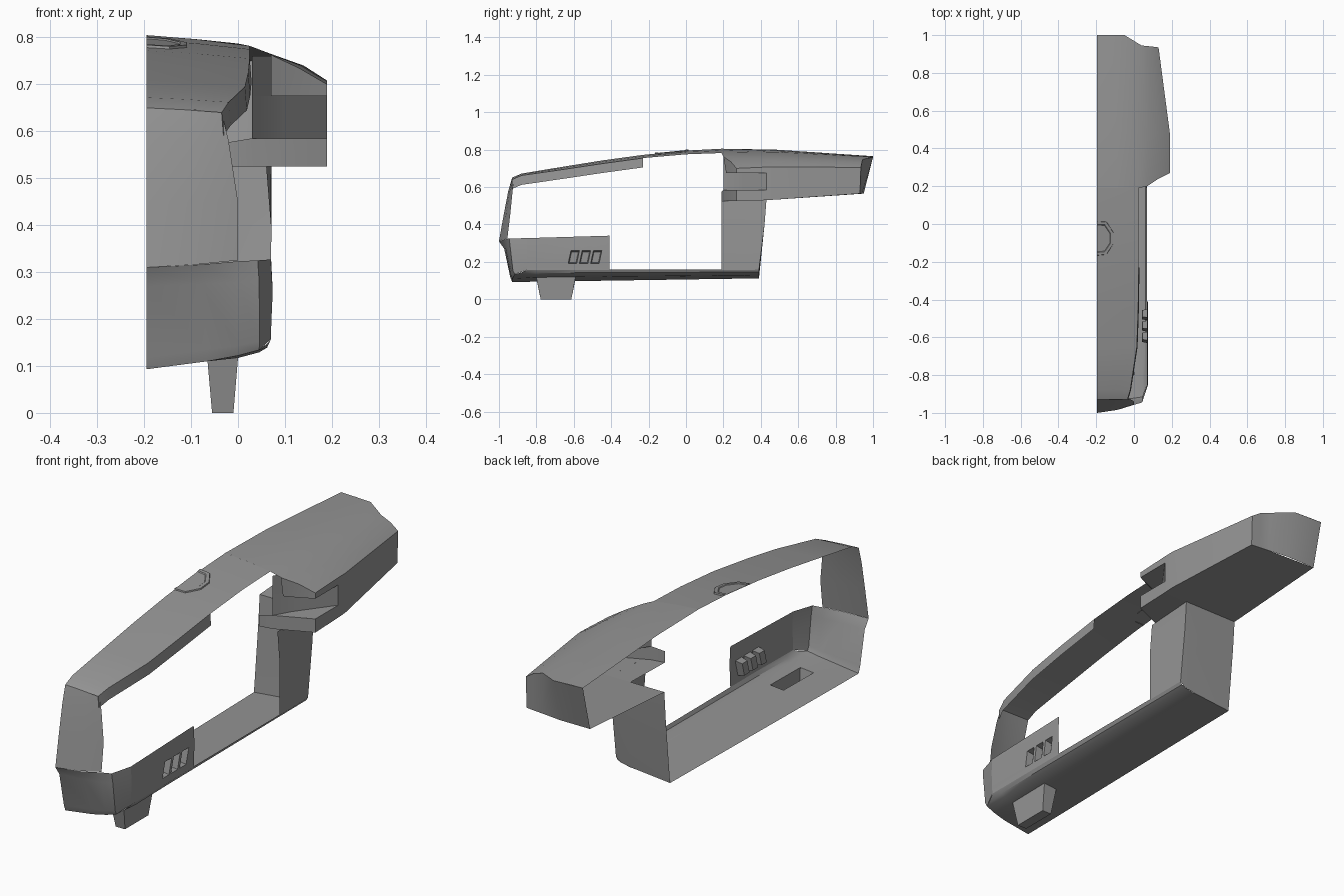
import bpy, bmesh
from mathutils import Vector

CUT = -0.195                       # open symmetry plane
CORE = Vector((CUT, 0.0, 0.45))    # faces point away from here by default
GREY = bpy.data.materials.new("dark_grey")
GREY.diffuse_color = (0.3, 0.3, 0.3, 1)


def loft(name, rows, pockets=(), push=None, angle=0.5, away=CORE):
    """Skin rows of points; chosen cells are extruded and reshaped by push."""
    bm = bmesh.new()
    vs = [[bm.verts.new(p) for p in r] for r in rows]
    cells = {}
    for i in range(len(rows) - 1):
        for j in range(len(rows[0]) - 1):
            cells[i, j] = bm.faces.new((vs[i][j], vs[i][j + 1], vs[i + 1][j + 1], vs[i + 1][j]))
    bmesh.ops.recalc_face_normals(bm, faces=bm.faces[:])
    if sum(f.normal.dot(f.calc_center_median() - Vector(away)) * f.calc_area() for f in bm.faces) < 0:
        bmesh.ops.reverse_faces(bm, faces=bm.faces[:])
    if pockets:
        out = bmesh.ops.extrude_discrete_faces(bm, faces=[cells[k] for k in pockets])
        for f in out["faces"]:
            c = f.calc_center_median()
            for v in f.verts:
                v.co = push(v.co.copy(), c)
    me = bpy.data.meshes.new(name)
    bm.to_mesh(me)
    bm.free()
    me.materials.append(GREY)
    ob = bpy.data.objects.new(name, me)
    bpy.context.collection.objects.link(ob)
    bpy.context.view_layer.objects.active = ob
    ob.select_set(True)
    bpy.ops.object.shade_smooth_by_angle(angle=angle)
    ob.select_set(False)
    return ob


def wall(name, path, z0, z1, away):
    """Vertical strip along a plan path."""
    return loft(name, [[(x, y, z) for x, y in path] for z in (z0, z1)], away=away)


# roof strip: y, ridge height, edge x, edge height
ROOF = [(-.93, .65, -.035, .64), (-.88, .672, -.02, .662), (-.65, .71, .015, .695),
        (-.45, .742, .022, .725), (-.23, .772, .025, .755), (0, .795, .025, .775),
        (.19, .805, .025, .782)]
loft("roof", [[(CUT, y, z), ((CUT + ex) / 2, y, z * .6 + ez * .4), (ex, y, ez)]
              for y, z, ex, ez in ROOF])

# side flange hanging below the front roof edge
loft("roof_flange", [[(ex, y, ez), (ex + .004, y, ez - .05)] for y, z, ex, ez in ROOF[:5]])

# raised roof hatch, half an octagon
ring = [(CUT, .015), (-.145, .012), (-.108, -.045), (-.108, -.105), (-.145, -.162), (CUT, -.167)]


def hatch_row(k, lift):
    return [(CUT + (x - CUT) * k, -.077 + (y + .077) * k,
             .787 + (.1 * (y + .077) - .075 * (x - CUT)) * k + lift) for x, y in ring]


loft("roof_hatch", [hatch_row(1, -.002), hatch_row(.98, .006), hatch_row(.82, .006),
                    hatch_row(.78, .003), hatch_row(.01, .003)])

# flared rear roof
loft("rear_roof", [
    [(CUT, .19, .805), (-.085, .19, .796), (.025, .19, .782), (.07, .2, .763), (.13, .24, .735), (.19, .27, .70)],
    [(CUT, .48, .80), (-.09, .48, .795), (.0, .48, .787), (.07, .48, .765), (.14, .48, .74), (.19, .48, .708)],
    [(CUT, 1.0, .765), (-.12, 1.0, .763), (-.05, 1.0, .76), (.04, .945, .748), (.09, .94, .73), (.13, .935, .705)]])

# rear end cap
loft("rear_cap", [
    [(CUT, 1.0, .765), (-.05, 1.0, .76), (.04, .945, .748), (.09, .94, .73), (.13, .935, .705)],
    [(CUT, .95, .565), (-.05, .95, .565), (.04, .94, .565), (.09, .935, .565), (.13, .93, .565)]])

# underside of the flared rear
loft("rear_underside", [
    [(CUT, .43, .53), (.07, .43, .53), (.19, .43, .53)],
    [(CUT, .48, .533), (.07, .48, .533), (.19, .48, .533)],
    [(CUT, .95, .565), (.04, .94, .565), (.13, .93, .565)]])
loft("intake_underside", [
    [(-.03, .19, .525), (.03, .2, .525), (.19, .27, .525)],
    [(-.03, .43, .53), (.07, .43, .53), (.19, .43, .53)]])

# flared rear side, with strips above and below the intake
loft("rear_side", [
    [(.19, .43, .53), (.19, .48, .533), (.13, .93, .565)],
    [(.19, .43, .707), (.19, .48, .708), (.13, .935, .705)]])
loft("intake_upper_strip", [[(.19, .27, .675), (.19, .43, .675)], [(.19, .27, .70), (.19, .43, .707)]])
loft("intake_lower_strip", [[(.19, .27, .525), (.19, .43, .53)], [(.19, .27, .585), (.19, .43, .585)]])

# intake lips, recessed wall, floor and ceiling
BACK = (.05, 1.0, .63)
loft("intake_lower_lip", [
    [(-.03, .19, .525), (.03, .2, .525), (.19, .27, .525)],
    [(-.03, .19, .575), (.03, .2, .585), (.19, .27, .585)]], away=BACK)
loft("intake_upper_lip", [
    [(.07, .215, .675), (.13, .24, .675), (.19, .27, .675)],
    [(.07, .2, .763), (.13, .24, .735), (.19, .27, .70)]], away=BACK)
INNER = [(.03, .2), (.07, .27), (.10, .31), (.19, .43)]
LIP = [(.03, .2), (.083, .223), (.137, .247), (.19, .27)]
wall("intake_wall", INNER, .585, .675, BACK)
wall("intake_upper_wall", INNER[:2], .675, .76, BACK)
loft("intake_floor", [[(x, y, .585) for x, y in p] for p in (LIP, INNER)], away=(.1, .3, 0))
loft("intake_ceiling", [[(x, y, .675) for x, y in p] for p in (LIP[1:], INNER[1:])], away=(.1, .3, 1))

# upper front panel, leaning back to the roof
FRONT = [(.31, -1.0, .0, -.955, .325), (.45, -.975, .0, -.94, .45),
         (.58, -.95, -.02, -.927, .58), (.65, -.93, -.035, -.92, .64)]
loft("front_panel", [[(CUT, y, z), (-.09, y * .65 + ey * .35, z * .6 + ez * .4), (ex, ey, ez)]
                     for z, y, ex, ey, ez in FRONT])

# lower nose wrapping round the corner
NOSE_BOTTOM = [(CUT, -.93, .093), (-.065, -.928, .11), (0, -.922, .122), (.045, -.915, .134), (.07, -.85, .157)]
loft("lower_nose", [
    [(CUT, -1.0, .31), (-.08, -.982, .316), (0, -.957, .323), (.042, -.945, .325), (.07, -.85, .327)],
    [(CUT, -.972, .27), (-.08, -.965, .275), (0, -.95, .278), (.045, -.94, .28), (.074, -.85, .26)],
    [(CUT, -.94, .12), (-.065, -.938, .135), (0, -.932, .143), (.046, -.925, .152), (.071, -.85, .19)],
    NOSE_BOTTOM])

# side panel with three vent pockets
ys = [-.85, -.63, -.585, -.57, -.525, -.51, -.465, -.41]
zs = [(.157, .157, .07), (.19, .19, .071), (.26, .26, .074), (.327, .34, .07)]
loft("side_panel", [[(x, y + (.015 if abs(z0 - .26) < .01 and -.64 < y < -.46 else 0),
                      z0 + (z1 - z0) * (y + .85) / .44) for y in ys] for z0, z1, x in zs],
     pockets=[(1, 1), (1, 3), (1, 5)],
     push=lambda v, c: c + (v - c) * .8 + Vector((-.03, 0, 0)), angle=.35)

# floor pan with the foot drawn down from one cell
cols = [(CUT, 0), (-.065, .017), (0, .023), (.045, .035), (.062, .045), (.07, .063)]
rows = [NOSE_BOTTOM[:4] + [(.06, -.875, .145), NOSE_BOTTOM[4]]]
for y, z in ((-.8, .094), (-.59, .097), (.39, .112)):
    rows.append([(x, y, z + dz * (.75 if y > 0 else 1)) for x, dz in cols])
loft("floor_and_foot", rows, pockets=[(1, 1)],
     push=lambda v, c: Vector((c.x + (v.x - c.x) * .7, c.y + (v.y - c.y) * .78, 0)))

# rear pillar side and rear wall
loft("pillar_side", [
    [(.07, .19, .157), (.07, .39, .158)],
    [(.07, .19, .40), (.071, .42, .40)],
    [(.06, .19, .525), (.071, .43, .53)]])
loft("rear_wall", [
    [(CUT, .39, .112), (0, .39, .13), (.05, .39, .14), (.07, .39, .158)],
    [(CUT, .42, .40), (0, .42, .40), (.05, .42, .40), (.071, .42, .40)],
    [(CUT, .43, .53), (0, .43, .53), (.05, .43, .53), (.071, .43, .53)]])
